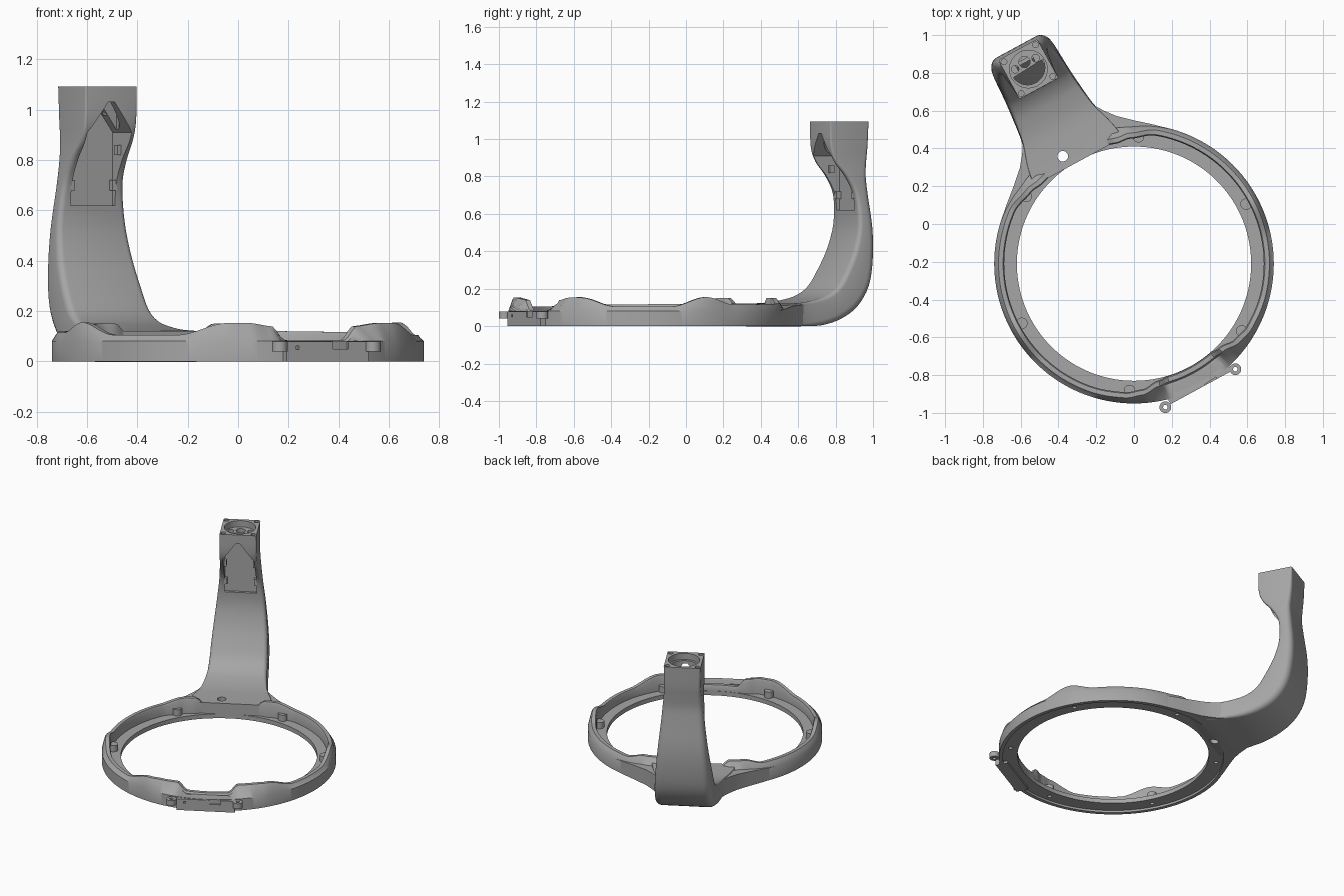
import bpy, bmesh
from math import sin, cos, pi, radians

if "Cube" in bpy.data.objects:
    bpy.data.objects.remove(bpy.data.objects["Cube"])

grey = bpy.data.materials.new("plain_grey")
grey.use_nodes = True
COL = (0.38, 0.38, 0.38, 1)
grey.diffuse_color = COL
grey.node_tree.nodes["Principled BSDF"].inputs["Base Color"].default_value = COL

CY = -0.21                # ring centre
AXIS = radians(118.5)     # heading of the arm


def place(s, t, z):
    """Along the arm axis, across it, and up -> world."""
    return (s * cos(AXIS) + t * sin(AXIS), CY + s * sin(AXIS) - t * cos(AXIS), z)


def loft(name, rings, closed=False):
    """Skin a list of equal closed loops, capped unless it closes on itself."""
    bm = bmesh.new()
    vs = [[bm.verts.new(p) for p in ring] for ring in rings]
    n = len(vs[0])
    pairs = list(zip(vs, vs[1:])) + ([(vs[-1], vs[0])] if closed else [])
    for a, b in pairs:
        for i in range(n):
            j = (i + 1) % n
            bm.faces.new((a[i], a[j], b[j], b[i]))
    if not closed:
        bm.faces.new(vs[0])
        bm.faces.new(vs[-1])
    bmesh.ops.recalc_face_normals(bm, faces=bm.faces)
    me = bpy.data.meshes.new(name)
    bm.to_mesh(me)
    bm.free()
    me.materials.append(grey)
    ob = bpy.data.objects.new(name, me)
    bpy.context.scene.collection.objects.link(ob)
    return ob


def prism(name, pts, z0, z1):
    return loft(name, [[place(s, t, z) for s, t in pts] for z in (z0, z1)])


def box(name, s0, s1, t0, t1, z0, z1):
    return prism(name, [(s0, t0), (s1, t0), (s1, t1), (s0, t1)], z0, z1)


def arc(s, t, r, a0=0, a1=2 * pi, n=24):
    return [(s + r * cos(a0 + (a1 - a0) * i / n), t + r * sin(a0 + (a1 - a0) * i / n))
            for i in range(n)]


def post(name, s, t, r, z0, z1):
    return prism(name, arc(s, t, r), z0, z1)


def activate(ob):
    bpy.ops.object.select_all(action='DESELECT')
    ob.select_set(True)
    bpy.context.view_layer.objects.active = ob


def cut(target, cutter, keep=False):
    mod = target.modifiers.new("cut", 'BOOLEAN')
    mod.operation, mod.solver, mod.object = 'DIFFERENCE', 'EXACT', cutter
    activate(target)
    bpy.ops.object.modifier_apply(modifier=mod.name)
    cutter.hide_render = True
    if not keep:
        bpy.data.objects.remove(cutter)


def smooth(ob, angle=35):
    activate(ob)
    bpy.ops.object.shade_smooth_by_angle(angle=radians(angle))


def ease(keys, d):
    """Smooth interpolation through (position, values...) keys."""
    for a, b in zip(keys, keys[1:]):
        if d <= b[0]:
            f = (d - a[0]) / (b[0] - a[0])
            f = f * f * (3 - 2 * f)
            return [p + (q - p) * f for p, q in zip(a[1:], b[1:])]
    return keys[-1][1:]


# Ring with a wavy rim: degrees from the arm, ridge radius, ridge height
rim = [(0, .66, .115), (15, .66, .115), (20, .66, .15), (27, .68, .15),
       (38, .705, .12), (78, .705, .115), (92, .705, .155), (108, .705, .105),
       (132, .705, .105), (148, .70, .152), (155, .685, .152), (163, .65, .14),
       (168, .64, .085), (180, .64, .085)]
N = 240
loops = []
for i in range(N):
    a = 2 * pi * i / N
    d = 360 * i / N
    r, z = ease(rim, min(d, 360 - d))
    profile = [(.74, 0), (.74, .08), (r + .02, z - .012), (r + .012, z), (r - .012, z),
               (r - .018, z - .015), (r - .018, .045), (.62, .045), (.62, .015),
               (.715, .015), (.715, 0)]
    loops.append([place(p * cos(a), p * sin(a), q) for p, q in profile])
ring = loft("ring", loops, closed=True)

# Screw posts around the ring, drilled from below
for k in range(6):
    a = AXIS - radians(28 + 60 * k)
    s, t = .672 * cos(a), .672 * sin(a)
    boss = post(f"screw_post_{k + 1}", s, t, .03, .03, .088)
    cut(ring, post("drill", s, t, .014, -.05, .03))
    smooth(boss)

# Arm: inner s, z; outer s, z; half width; corner radius
stations = [(.615, .12, .615, .02, .27, .005), (.72, .12, .72, 0, .25, .01),
            (.83, .125, .85, 0, .215, .015), (.92, .14, .98, .006, .2, .03),
            (1.0, .165, 1.1, .04, .19, .04), (1.07, .215, 1.2, .105, .185, .045),
            (1.13, .31, 1.27, .21, .18, .045), (1.18, .42, 1.30, .35, .17, .045),
            (1.21, .55, 1.305, .52, .155, .04), (1.2, .7, 1.285, .7, .137, .035),
            (1.15, .8, 1.275, .8, .128, .03), (1.085, .88, 1.28, .88, .12, .025),
            (1.057, .96, 1.287, .96, .118, .02), (1.055, 1.093, 1.29, 1.093, .117, .01)]


def spline(p0, p1, p2, p3, f):
    return [(2 * b + (c - a) * f + (2 * a - 5 * b + 4 * c - d) * f ** 2
             + (3 * b - a - 3 * c + d) * f ** 3) / 2
            for a, b, c, d in zip(p0, p1, p2, p3)]


def section(si, zi, so, zo, w, r):
    """Rounded rectangle between the inner and outer points."""
    length = ((so - si) ** 2 + (zo - zi) ** 2) ** .5
    loop = []
    for q, (end, side) in enumerate([(1, 1), (0, 1), (0, -1), (1, -1)]):
        rc = r if end else r * .6
        for k in range(6):
            a = pi / 2 * (q + k / 5)
            h = (length - rc if end else rc) + rc * sin(a + pi / 2) * 1.0
            t = side * (w - rc) + rc * sin(a)
            f = h / length
            loop.append(place(si + (so - si) * f, t, zi + (zo - zi) * f))
    return loop


padded = [stations[0]] + stations + [stations[-1]]
sections = [section(*spline(*padded[i:i + 4], k / 4))
            for i in range(len(stations) - 1) for k in range(4)]
arm = loft("arm", sections + [section(*stations[-1])])

# Front pocket with a gabled top
gable = [(-.1, .62), (.1, .62), (.1, .91), (.015, 1.03), (-.015, 1.03), (-.1, .91)]
cut(arm, loft("pocket", [[place(s, t, z) for t, z in gable] for s in (.95, 1.228)]))

# Mouth at the top: round recess, half opening and screw holes
MS = 1.172
cut(arm, post("mouth", MS, 0, .1, 1.05, 1.2))
cut(arm, prism("half_opening", arc(MS + .01, 0, .092, pi / 2, 3 * pi / 2, 25), .85, 1.2))
for s, t, r in [(1.215, 0, .03), (1.205, .062, .02), (1.205, -.062, .02)]:
    cut(arm, post("shelf_hole", s, t, r, .98, 1.2))
for i in (-1, 1):
    for j in (-1, 1):
        cut(arm, post("corner_hole", MS + i * .095, j * .095, .015, 1.06, 1.2))

# Cable hole through the foot of the arm and the ring below
drill = post("cable_hole", .68, -.06, .028, -.1, .3)
cut(ring, drill, keep=True)
cut(arm, drill)
smooth(ring)
smooth(arm)

# Clips inside the pocket and flared webs joining arm and ring, on both sides
flare = [(.86, .2), (.79, .245), (.733, .29), (.664, .365), (.6, .44), (.53, .515)]
for m, side in ((1, "left"), (-1, "right")):
    for z in (.68, .82):
        s = 1.2 if z < .75 else 1.16
        box(f"pocket_clip_{side}", s, s + .03, m * .085, m * .105, z, z + .04)
    inner = [(.725 * cos(radians(a)), .725 * sin(radians(a))) for a in (44, 37, 30, 23, 17, 12)]
    outline = flare + inner
    web = loft(f"web_{side}", [
        [place(s, m * t, 0) for s, t in outline],
        [place(s, m * t, .117 - .11 * max(0, t - .2)) for s, t in outline]])
    smooth(web)

# Flat block at the front with a slot and a pin hole
block = box("front_block", -.746, -.665, -.185, .185, 0, .078)
for t, w, z0, z1 in ((-.135, .007, .048, .062), (.06, .035, .05, .09)):
    cut(block, box("slot", -.8, -.715, t - w, t + w, z0, z1))

# Pierced lugs at both ends of the block
for t, side in ((.205, "left"), (-.217, "right")):
    lug = post(f"lug_{side}", -.747, t, .031, .04, .078)
    cut(lug, post("lug_hole", -.747, t, .012, 0, .2))
    smooth(lug)
